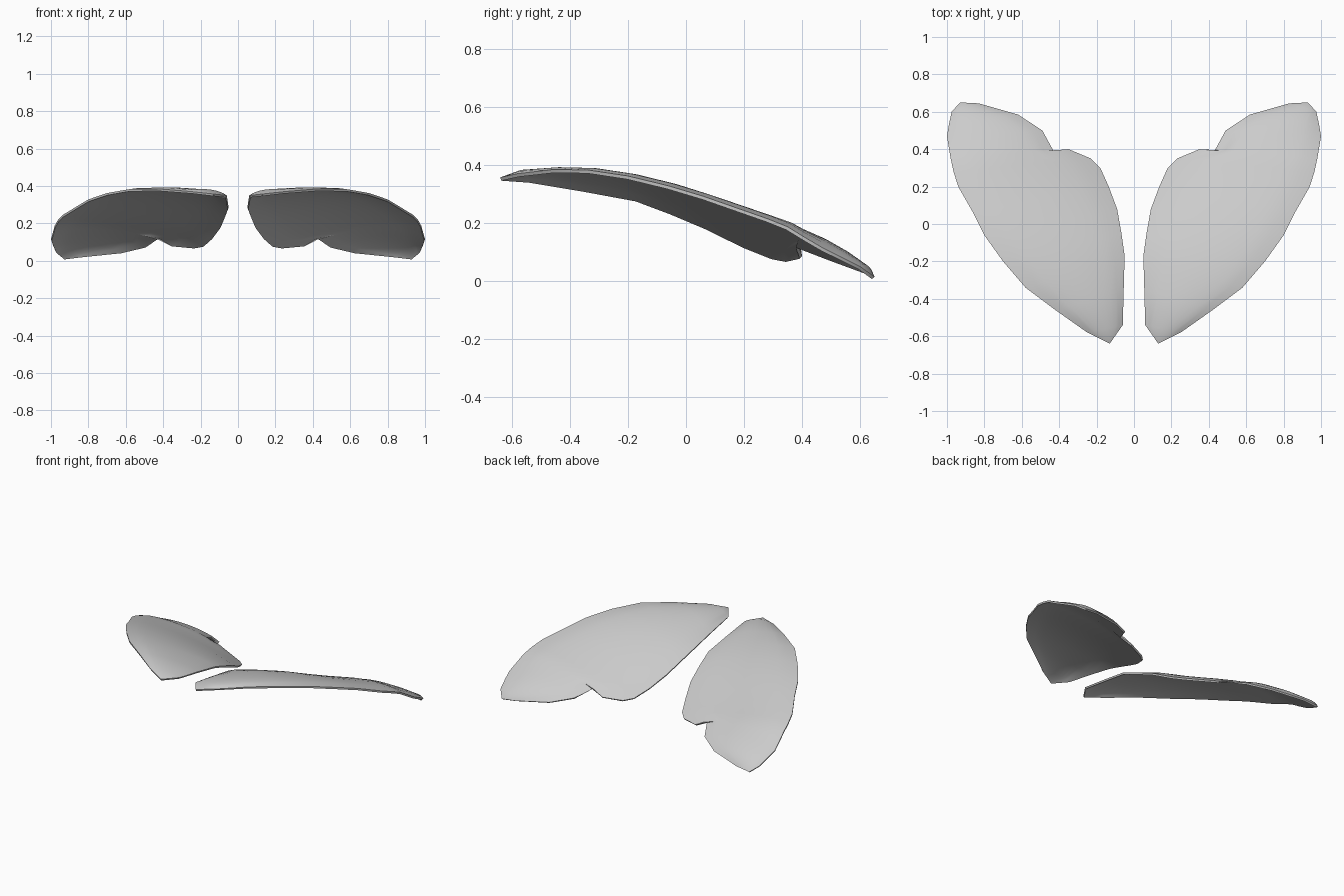
import bpy, bmesh
from mathutils import Vector

if "Cube" in bpy.data.objects:
    bpy.data.objects.remove(bpy.data.objects["Cube"])

# Matching stations along the inner and outer edges, front tip to rear tip:
# inner point, outer point, bulge of the skin above the chord
STATIONS = [
    ((.13, -.64, .357), (.13, -.64, .357), 0),
    ((.06, -.54, .349), (.25, -.58, .370), .022),
    ((.055, -.35, .318), (.42, -.46, .384), .030),
    ((.05, -.17, .285), (.58, -.34, .383), .035),
    ((.067, -.05, .240), (.70, -.20, .362), .042),
    ((.09, .08, .185), (.80, -.06, .328), .048),
    ((.135, .20, .125), (.86, .06, .292), .052),
    ((.18, .30, .085), (.94, .20, .243), .055),
    ((.23, .35, .075), (.965, .28, .215), .054),
    ((.35, .40, .085), (.98, .35, .187), .050),
    ((.43, .39, .115), (.99, .41, .150), .045),
    ((.49, .50, .080), (1.0, .47, .115), .045),
    ((.62, .585, .048), (.99, .53, .085), .035),
    ((.83, .645, .025), (.975, .60, .050), .018),
    ((.93, .65, .014), (.93, .65, .014), 0),
]
COLS = 10


def wing(name, side):
    bm = bmesh.new()
    rows = []
    for inner, outer, bulge in STATIONS:
        row = []
        for i in range(COLS + 1):
            t = i / COLS
            p = Vector(inner).lerp(Vector(outer), t)
            p.z += bulge * (4 * t * (1 - t)) ** .75
            row.append(bm.verts.new((side * p.x, p.y, p.z)))
        rows.append(row)
    for a, b in zip(rows, rows[1:]):
        for i in range(COLS):
            quad = [a[i], a[i + 1], b[i + 1], b[i]]
            bm.faces.new(quad if side > 0 else quad[::-1])
    bmesh.ops.remove_doubles(bm, verts=bm.verts, dist=.0005)
    bm.normal_update()
    me = bpy.data.meshes.new(name)
    bm.to_mesh(me)
    bm.free()
    ob = bpy.data.objects.new(name, me)
    bpy.context.collection.objects.link(ob)

    # Thin shell, thickened towards the underside
    sol = ob.modifiers.new("shell", 'SOLIDIFY')
    sol.thickness = .012
    sol.offset = -1
    bpy.ops.object.select_all(action='DESELECT')
    ob.select_set(True)
    bpy.context.view_layer.objects.active = ob
    bpy.ops.object.modifier_apply(modifier=sol.name)
    bpy.ops.object.shade_smooth_by_angle(angle=.7)


# Mirrored pair of curved panels
wing("right_panel", 1)
wing("left_panel", -1)
